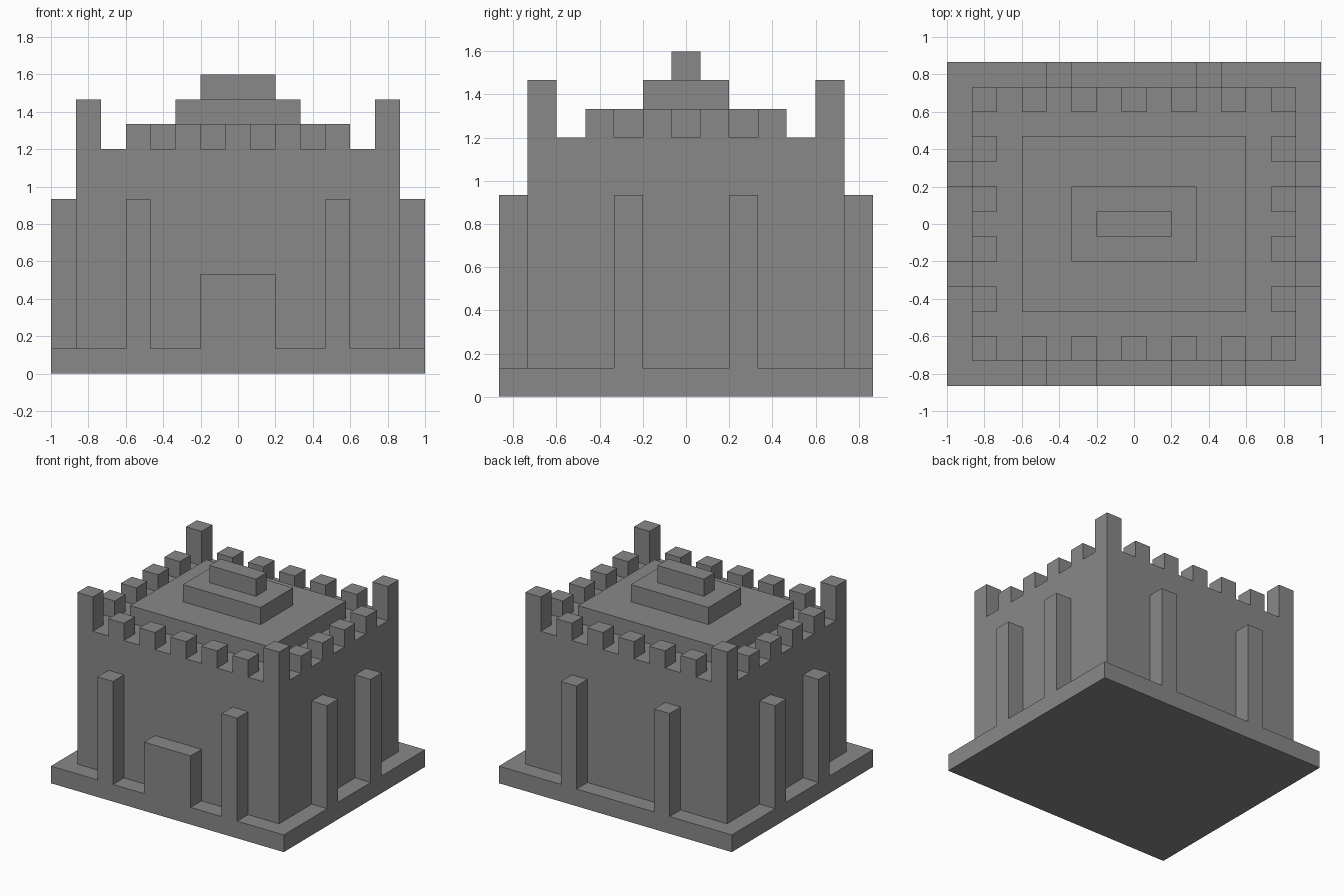
import bpy
import bmesh
import math

if "Cube" in bpy.data.objects:
    bpy.data.objects.remove(bpy.data.objects["Cube"], do_unlink=True)

U = 1 / 15  # building module

stone = bpy.data.materials.new("grey_stone")
stone.use_nodes = True
GREY = (0.25, 0.25, 0.25, 1)
stone.diffuse_color = GREY
stone.node_tree.nodes["Principled BSDF"].inputs["Base Color"].default_value = GREY


def block(name, x, y, z):
    """Box spanning the given (low, high) ranges, in modules."""
    bm = bmesh.new()
    bmesh.ops.create_cube(bm, size=1)
    for v in bm.verts:
        v.co = [U * (r[0] if c < 0 else r[1]) for c, r in zip(v.co, (x, y, z))]
    mesh = bpy.data.meshes.new(name)
    bm.to_mesh(mesh)
    bm.free()
    mesh.materials.append(stone)
    ob = bpy.data.objects.new(name, mesh)
    bpy.context.collection.objects.link(ob)
    return ob


def around(c):
    """Two-module range centred on c."""
    return (c - 1, c + 1)


def merge(target, part):
    """Fuse a part into the target so flush faces become one."""
    mod = target.modifiers.new("union", 'BOOLEAN')
    mod.operation = 'UNION'
    mod.solver = 'EXACT'
    mod.object = part
    bpy.context.view_layer.objects.active = target
    bpy.ops.object.modifier_apply(modifier=mod.name)
    bpy.data.objects.remove(part, do_unlink=True)
    bm = bmesh.new()
    bm.from_mesh(target.data)
    bmesh.ops.remove_doubles(bm, verts=bm.verts, dist=0.0005)
    bmesh.ops.dissolve_limit(bm, angle_limit=math.radians(1),
                             verts=bm.verts, edges=bm.edges)
    bm.to_mesh(target.data)
    bm.free()


# Plinth and main walls
castle = block("castle_walls", (-15, 15), (-13, 13), (0, 2))
parts = [block("wall_core", (-13, 13), (-11, 11), (1, 18))]

# Doorway block
parts.append(block("doorway", (-3, 3), (-13, -10), (1, 8)))

# Buttresses on all four sides
for s in (-1, 1):
    parts.append(block("front_buttress", around(8 * s), (-13, -10), (1, 14)))
    parts.append(block("back_buttress", around(6 * s), (10, 13), (1, 14)))
    for t in (-1, 1):
        parts.append(block("side_buttress", sorted((12 * s, 15 * s)),
                           around(4 * t), (1, 14)))

# Corner turrets and battlements
for s in (-1, 1):
    for t in (-1, 1):
        parts.append(block("corner_turret", around(12 * s), around(10 * t), (17, 22)))
    for c in (-8, -4, 0, 4, 8):
        parts.append(block("long_merlon", around(c), around(10 * s), (17, 20)))
    for c in (-6, -2, 2, 6):
        parts.append(block("side_merlon", around(12 * s), around(c), (17, 20)))

for part in parts:
    merge(castle, part)

# Stepped roof
block("roof_lower_tier", (-9, 9), (-7, 7), (18, 20))
block("roof_middle_tier", (-5, 5), (-3, 3), (20, 22))
block("roof_top_tier", (-3, 3), (-1, 1), (22, 24))
